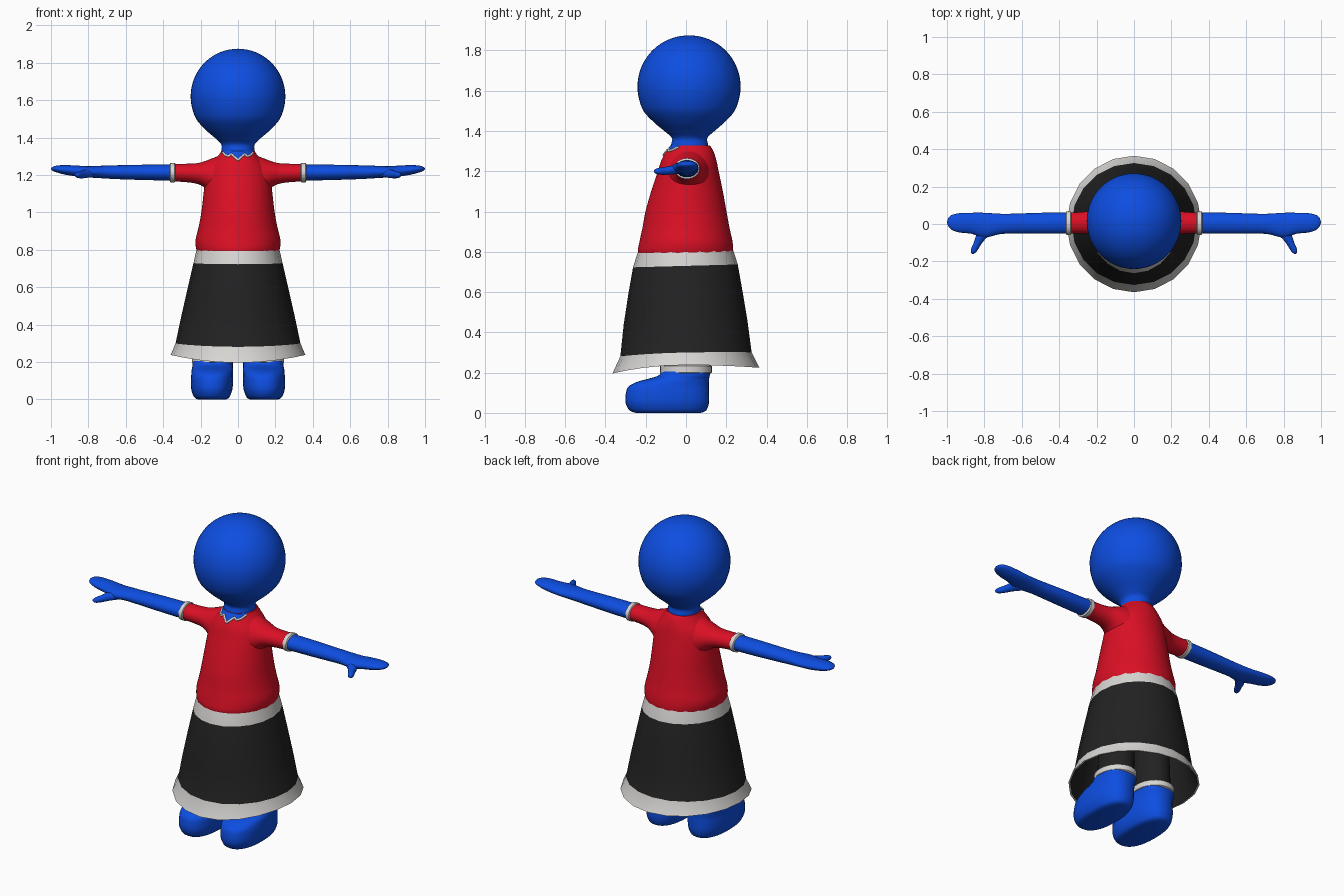
import bpy, bmesh, math
from mathutils import Vector
from mathutils.bvhtree import BVHTree

if "Cube" in bpy.data.objects:
    bpy.data.objects.remove(bpy.data.objects["Cube"])


def material(name, rgb):
    m = bpy.data.materials.new(name)
    m.diffuse_color = (*rgb, 1)
    m.use_nodes = True
    m.node_tree.nodes["Principled BSDF"].inputs["Base Color"].default_value = m.diffuse_color
    return m


BLUE = material("blue", (0.004, 0.075, 0.75))
RED = material("red", (0.70, 0.005, 0.018))
BLACK = material("black", (0.016, 0.016, 0.016))
WHITE = material("white", (0.68, 0.67, 0.65))


def resample(rows, sub):
    """Catmull-Rom interpolation between cross-sections."""
    out = []
    for i in range(len(rows) - 1):
        a, b, c, d = (rows[max(0, min(len(rows) - 1, i + k))] for k in (-1, 0, 1, 2))
        for s in range(sub):
            t = s / sub
            out.append([0.5 * (2 * q + (r - p) * t + (2 * p - 5 * q + 4 * r - w) * t * t
                               + (3 * q - p - 3 * r + w) * t ** 3)
                        for p, q, r, w in zip(a, b, c, d)])
    return out + [rows[-1]]


def loft(name, rows, mats, axis="z", n=32, sub=4, cap=True, side=1, warp=None, rule=None, power=1.0):
    """Skin elliptical sections (position, centre1, centre2, radius1, radius2) along an axis."""
    bm = bmesh.new()
    rings = []
    for t, c1, c2, r1, r2 in (resample(rows, sub) if sub > 1 else rows):
        ring = []
        for k in range(n):
            a = 2 * math.pi * k / n
            ca, sa = math.cos(a), math.sin(a)
            u = c1 + r1 * math.copysign(abs(ca) ** power, ca)
            v = c2 + r2 * math.copysign(abs(sa) ** power, sa)
            p = {"z": (u, v, t), "x": (t, u, v), "y": (u, t, v)}[axis]
            p = Vector((p[0] * side, p[1], p[2]))
            ring.append(bm.verts.new(warp(p) if warp else p))
        rings.append(ring)
    for j in range(len(rings) - 1):
        for k in range(n):
            k2 = (k + 1) % n
            f = bm.faces.new((rings[j][k], rings[j][k2], rings[j + 1][k2], rings[j + 1][k]))
            if rule:
                f.material_index = rule(j, f.calc_center_median())
    if cap:
        bm.faces.new(rings[0])
        bm.faces.new(rings[-1])
    bmesh.ops.recalc_face_normals(bm, faces=bm.faces)
    me = bpy.data.meshes.new(name)
    bm.to_mesh(me)
    bm.free()
    for m in mats:
        me.materials.append(m)
    for p in me.polygons:
        p.use_smooth = True
    me.set_sharp_from_angle(angle=math.radians(50))
    ob = bpy.data.objects.new(name, me)
    bpy.context.collection.objects.link(ob)
    return ob


# Head: round ball tapering into the neck
head = [(1.28, 0, .018, .09, .092), (1.33, 0, .018, .088, .092), (1.365, 0, .018, .09, .088),
        (1.40, 0, .017, .125, .125), (1.44, 0, .016, .172, .172)]
for d in range(-30, 90, 12):
    a = math.radians(d)
    head.append((1.62 + .255 * math.sin(a), 0, .015, .253 * math.cos(a), .256 * math.cos(a)))
head.append((1.875, 0, .015, .002, .002))
loft("head", head, [BLUE], n=48)

# Neckline: zigzag height as a function of distance from the middle
NECK = [(0, 1.28), (.02, 1.298), (.036, 1.312), (.05, 1.30), (.068, 1.306), (.08, 1.32)]


def neckline(x):
    x = abs(x)
    for (x0, z0), (x1, z1) in zip(NECK, NECK[1:]):
        if x <= x1:
            return z0 + (z1 - z0) * (x - x0) / (x1 - x0)
    return 1.33


# Shirt body, with bare skin above the front neckline
shirt = [(.765, 0, -.003, .205, .222), (.80, 0, -.003, .222, .236), (.85, 0, 0, .227, .231),
         (.92, 0, 0, .211, .216), (1.0, 0, 0, .196, .201), (1.1, 0, .005, .184, .178),
         (1.2, 0, .011, .172, .151), (1.25, 0, .014, .152, .138), (1.29, 0, .018, .118, .122),
         (1.315, 0, .02, .097, .108), (1.328, 0, .02, .09, .097)]
body = loft("shirt", shirt, [RED, BLUE], n=72, sub=6,
            rule=lambda j, c: int(c.y < 0 and c.z > neckline(c.x)))

# Collar trim: thin ribbon laid on the shirt along the neckline
tree = BVHTree.FromPolygons([v.co for v in body.data.vertices],
                            [p.vertices for p in body.data.polygons])
cu = bpy.data.curves.new("collar_trim", "CURVE")
cu.dimensions = "3D"
cu.bevel_depth = .006
cu.bevel_resolution = 2
cu.use_fill_caps = True
path = []
for i in range(-32, 33):
    x = i * .08 / 32
    hit = tree.ray_cast(Vector((x, -1, neckline(x))), Vector((0, 1, 0)))[0]
    if hit:
        path.append(hit)
sp = cu.splines.new("POLY")
sp.points.add(len(path) - 1)
for pt, co in zip(sp.points, path):
    pt.co = (co.x, co.y - .001, co.z, 1)
cu.materials.append(WHITE)
bpy.context.collection.objects.link(bpy.data.objects.new("collar_trim", cu))


# Skirt: open faceted bell with a dipped front hem, waistband and hem band
def dip(p):
    f = -p.y / .365
    w = max(0, min(1, (.34 - p.z) / .1))
    p.z -= .01 * f * (1 - w) + w * (.042 if f > 0 else .014) * f * f
    return p


skirt = [(.80, 0, -.003, .222, .238), (.73, 0, -.003, .238, .260), (.6, 0, -.003, .268, .283),
         (.45, 0, -.002, .302, .307), (.30, 0, 0, .334, .326), (.238, 0, 0, .36, .365),
         (.238, 0, 0, .35, .355), (.30, 0, 0, .324, .316), (.45, 0, -.002, .292, .297),
         (.73, 0, -.003, .228, .25)]
loft("skirt", skirt, [BLACK, WHITE], n=20, sub=1, cap=False, warp=dip,
     rule=lambda j, c: int(j in (0, 4, 5)))

for side, tag in ((1, "left"), (-1, "right")):
    # Sleeve flaring into the shoulder, and its cuff
    loft(tag + "_sleeve", [(.08, .015, 1.18, .11, .13), (.13, .014, 1.187, .10, .105),
                           (.18, .012, 1.203, .08, .07), (.22, .009, 1.208, .065, .055),
                           (.28, .006, 1.211, .058, .049), (.35, .005, 1.213, .057, .047)],
         [RED], "x", side=side)
    loft(tag + "_sleeve_cuff", [(.335, .005, 1.213, .057, .047), (.339, .005, 1.213, .063, .052),
                                (.361, .005, 1.213, .063, .052), (.366, .005, 1.213, .055, .044)],
         [WHITE], "x", sub=1, side=side)
    # Arm and mitten hand
    loft(tag + "_arm", [(.35, .005, 1.213, .057, .043), (.5, .004, 1.214, .056, .041),
                        (.65, .002, 1.215, .053, .037), (.72, 0, 1.216, .055, .034),
                        (.8, -.006, 1.217, .066, .03), (.87, .004, 1.222, .056, .029),
                        (.93, .006, 1.228, .052, .025), (.97, .008, 1.232, .042, .018),
                        (.99, .01, 1.233, .026, .011), (1.0, .01, 1.233, .003, .002)],
         [BLUE], "x", side=side)
    loft(tag + "_thumb", [(-.02, .77, 1.212, .055, .022), (-.07, .815, 1.206, .032, .022),
                          (-.1, .834, 1.202, .023, .02), (-.13, .85, 1.2, .02, .017),
                          (-.15, .858, 1.2, .014, .012), (-.16, .861, 1.2, .003, .003)],
         [BLUE], "y", n=20, side=side)
    # Trouser leg, ankle cuff and boot
    loft(tag + "_leg", [(.21, .133, 0, .095, .11), (.65, .115, 0, .09, .11)],
         [BLACK], sub=1, side=side)
    loft(tag + "_leg_cuff", [(.195, .135, 0, .105, .12), (.2, .135, 0, .112, .128),
                             (.232, .134, 0, .112, .128), (.238, .134, 0, .1, .115)],
         [WHITE], sub=1, side=side)
    loft(tag + "_boot", [(0, .14, -.088, .075, .16), (.012, .14, -.09, .094, .19),
                         (.05, .14, -.093, .109, .207), (.095, .139, -.092, .113, .207),
                         (.13, .138, -.086, .112, .20), (.155, .137, -.063, .111, .178),
                         (.17, .136, -.035, .109, .15), (.185, .136, -.01, .108, .128),
                         (.205, .135, -.002, .108, .12)],
         [BLUE], side=side, power=.85)
